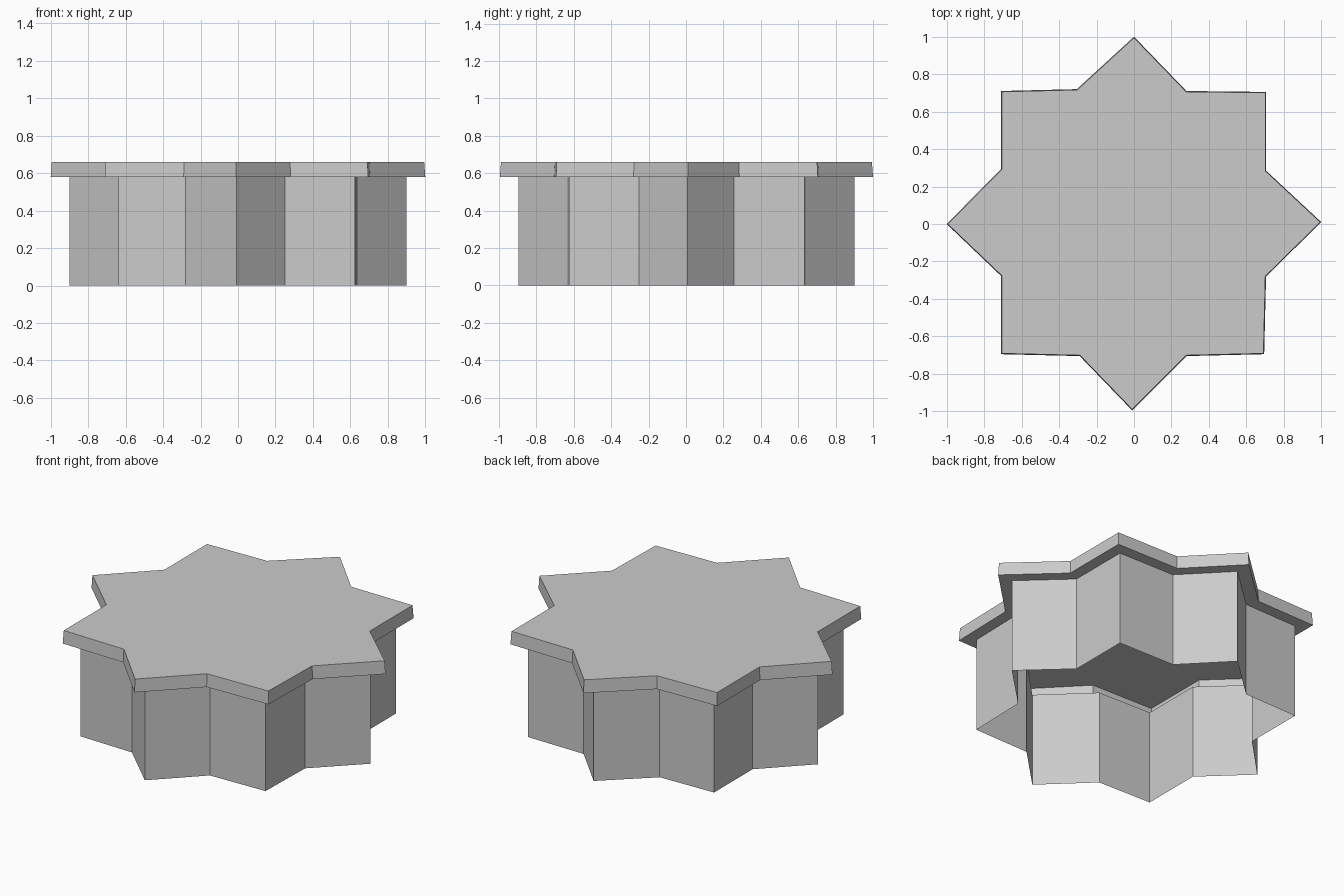
import bpy, bmesh

old = bpy.data.objects.get("Cube")
if old:
    bpy.data.objects.remove(old)

grey = bpy.data.materials.new("plain grey")
grey.use_nodes = True
colour = (0.6, 0.6, 0.6, 1)
grey.diffuse_color = colour
grey.node_tree.nodes["Principled BSDF"].inputs["Base Color"].default_value = colour

# Slightly irregular eight-pointed star, anticlockwise from the +x tip
LID = [(1.0, 0.01), (0.705, 0.285), (0.705, 0.705), (0.28, 0.71),
       (0, 1.0), (-0.305, 0.72), (-0.71, 0.71), (-0.71, 0.293),
       (-1.0, 0), (-0.71, -0.277), (-0.71, -0.695), (-0.29, -0.705),
       (-0.01, -0.995), (0.28, -0.705), (0.695, -0.695), (0.705, -0.28)]
WALL = [(x * 0.9, y * 0.9) for x, y in LID]
WALL[11] = (-0.28, -0.635)
LID_TOP = [(x * 0.994, y * 0.994) for x, y in LID]

BASE, RIM, TOP = 0, 0.58, 0.66


def star_shell(name, rings, cap=False):
    """Join successive star outlines with flat faces; cap the last one."""
    bm = bmesh.new()
    loops = [[bm.verts.new((x, y, z)) for x, y in pts] for pts, z in rings]
    for a, b in zip(loops, loops[1:]):
        n = len(a)
        for i in range(n):
            j = (i + 1) % n
            bm.faces.new((a[i], a[j], b[j], b[i]))
    if cap:
        bm.faces.new(loops[-1])
    mesh = bpy.data.meshes.new(name)
    bm.to_mesh(mesh)
    bm.free()
    mesh.materials.append(grey)
    obj = bpy.data.objects.new(name, mesh)
    bpy.context.collection.objects.link(obj)
    return obj


# Hollow wall, open below
star_shell("star_wall", [(WALL, BASE), (WALL, RIM)])
# Overhanging lid: underside ledge, edge band and flat top
star_shell("star_lid", [(WALL, RIM), (LID, RIM), (LID_TOP, TOP)], cap=True)
